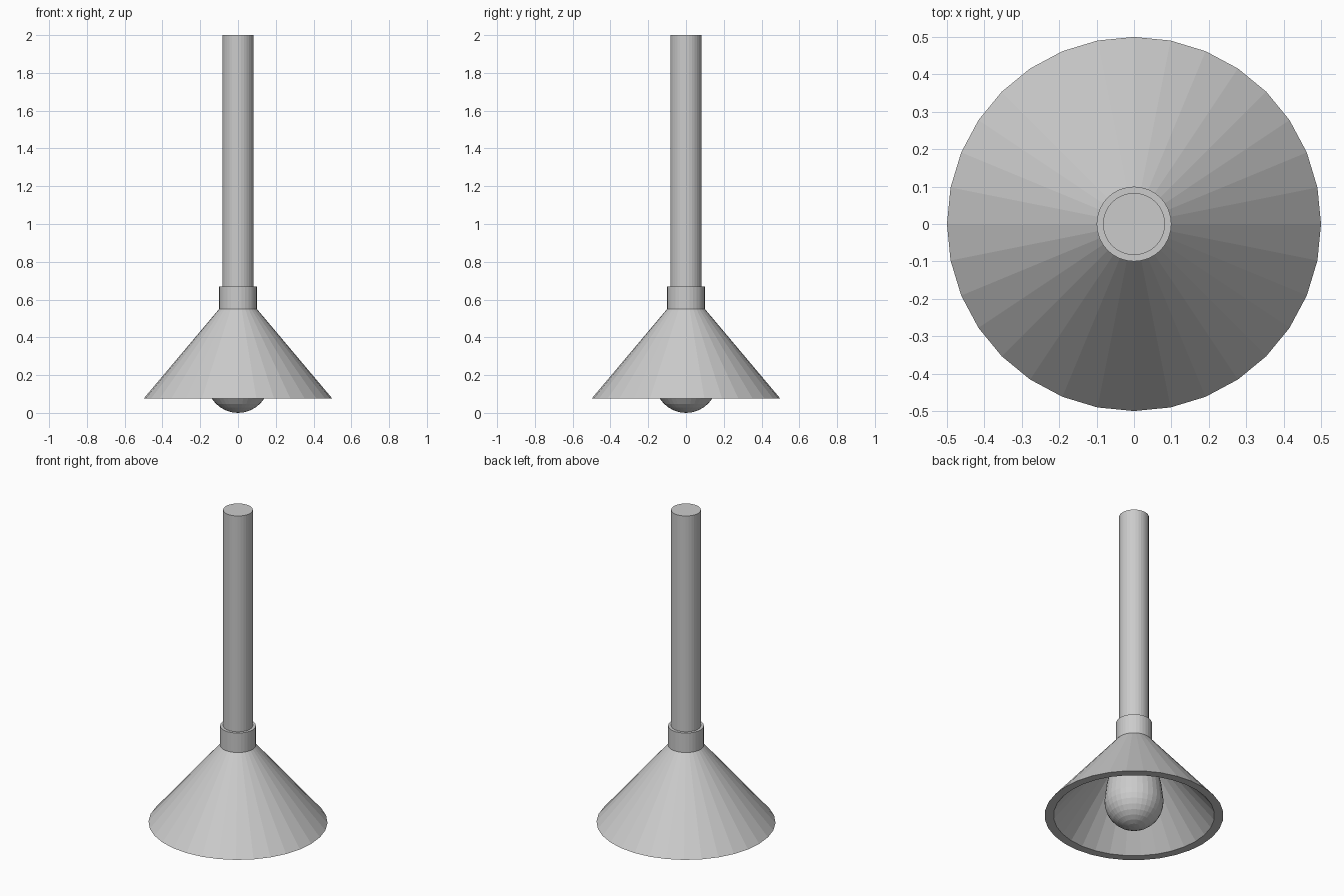
import bpy, bmesh
from math import sin, cos, pi, radians

if "Cube" in bpy.data.objects:
    bpy.data.objects.remove(bpy.data.objects["Cube"])

SIDES = 32


def lathe(name, profile, closed=False):
    """Spin (radius, z) points round z; radius 0 makes a pole."""
    bm = bmesh.new()
    rings = []
    for r, z in profile:
        if r == 0:
            rings.append([bm.verts.new((0, 0, z))] * SIDES)
        else:
            rings.append([bm.verts.new((r * cos(2 * pi * i / SIDES),
                                        r * sin(2 * pi * i / SIDES), z))
                          for i in range(SIDES)])
    pairs = list(zip(rings, rings[1:]))
    if closed:
        pairs.append((rings[-1], rings[0]))
    for a, b in pairs:
        for i in range(SIDES):
            j = (i + 1) % SIDES
            bm.faces.new(list(dict.fromkeys((a[i], a[j], b[j], b[i]))))
    # cap open ends
    if not closed:
        for ring in (rings[0], rings[-1]):
            if ring[0] is not ring[1]:
                bm.faces.new(ring)
    bmesh.ops.recalc_face_normals(bm, faces=bm.faces)
    mesh = bpy.data.meshes.new(name)
    bm.to_mesh(mesh)
    bm.free()
    obj = bpy.data.objects.new(name, mesh)
    bpy.context.collection.objects.link(obj)
    return obj


# hanging rod and collar
lathe("rod", [(0.083, 0.66), (0.083, 2.0)])
lathe("collar", [(0.1, 0.55), (0.1, 0.67)])

# hollow conical shade with a flat rim
lathe("shade", [(0.1, 0.55), (0.5, 0.075), (0.45, 0.075), (0.05, 0.55)], closed=True)

# light bulb: round bottom tapering up to the neck
R = 0.165
bulb = [(R * sin(radians(a)), R - R * cos(radians(a)))
        for a in [i * 11.25 for i in range(10)]]
bulb[0] = (0, 0)
bulb += [(0.153, 0.27), (0.14, 0.33), (0.12, 0.39), (0.09, 0.45), (0.07, 0.51)]
lathe("bulb", bulb)
